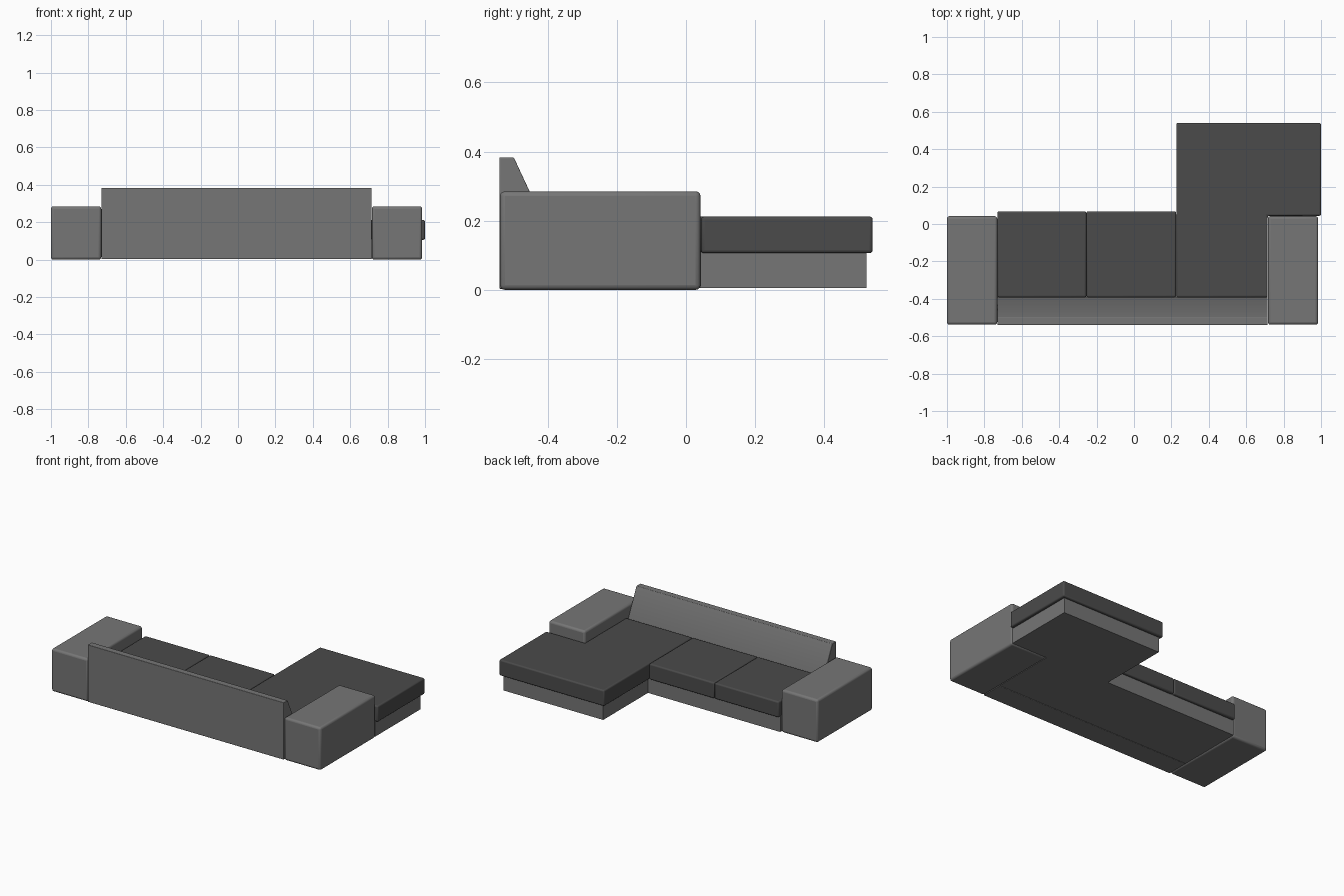
import bpy, bmesh
from mathutils import Vector

if "Cube" in bpy.data.objects:
    bpy.data.objects.remove(bpy.data.objects["Cube"])


def material(name, v):
    m = bpy.data.materials.new(name)
    m.diffuse_color = (v, v, v, 1)
    m.use_nodes = True
    m.node_tree.nodes["Principled BSDF"].inputs["Base Color"].default_value = m.diffuse_color
    return m


frame_mat = material("frame_fabric", 0.18)
cushion_mat = material("cushion_fabric", 0.07)


def prism(name, points, offset, mat, bevel=0.0):
    """Extrude a closed 3D outline along offset, with optional rounded edges."""
    bm = bmesh.new()
    face = bm.faces.new([bm.verts.new(p) for p in points])
    ext = bmesh.ops.extrude_face_region(bm, geom=[face])
    moved = [g for g in ext["geom"] if isinstance(g, bmesh.types.BMVert)]
    bmesh.ops.translate(bm, verts=moved, vec=Vector(offset))
    bmesh.ops.recalc_face_normals(bm, faces=bm.faces)
    mesh = bpy.data.meshes.new(name)
    bm.to_mesh(mesh)
    bm.free()
    mesh.materials.append(mat)
    ob = bpy.data.objects.new(name, mesh)
    bpy.context.collection.objects.link(ob)
    if bevel:
        mod = ob.modifiers.new("soft_edges", "BEVEL")
        mod.width = bevel
        mod.segments = 3
        bpy.ops.object.select_all(action="DESELECT")
        ob.select_set(True)
        bpy.context.view_layer.objects.active = ob
        bpy.ops.object.shade_smooth_by_angle(angle=0.6)
    return ob


def slab(name, outline, z0, z1, mat, bevel=0.0):
    return prism(name, [(x, y, z0) for x, y in outline], (0, 0, z1 - z0), mat, bevel)


def rect(x0, x1, y0, y1):
    return [(x0, y0), (x1, y0), (x1, y1), (x0, y1)]


# Armrests
for name, x0, x1 in (("left_arm", -1.0, -0.731), ("right_arm", 0.716, 0.985)):
    slab(name, rect(x0, x1, -0.538, 0.042), 0.0, 0.285, frame_mat, 0.014)

# Backrest with sloping front, extruded along x
profile = [(-0.54, 0.003), (-0.392, 0.003), (-0.392, 0.155),
           (-0.498, 0.383), (-0.54, 0.383)]
prism("backrest", [(-0.73, y, z) for y, z in profile], (1.445, 0, 0), frame_mat, 0.003)

# L-shaped plinth under the seats
slab("base", [(-0.73, -0.395), (0.715, -0.395), (0.715, 0.042), (0.98, 0.042),
              (0.98, 0.522), (0.245, 0.522), (0.245, 0.05), (-0.73, 0.05)],
     0.005, 0.11, frame_mat)

# Two seat cushions
for i, (x0, x1) in enumerate(((-0.73, -0.255), (-0.254, 0.225))):
    slab(f"seat_cushion_{i + 1}", rect(x0, x1, -0.392, 0.068), 0.106, 0.212,
         cushion_mat, 0.009)

# L-shaped chaise cushion wrapping round the right arm
slab("chaise_cushion", [(0.226, -0.392), (0.715, -0.392), (0.715, 0.044),
                        (1.0, 0.044), (1.0, 0.54), (0.226, 0.54)],
     0.106, 0.212, cushion_mat, 0.009)
